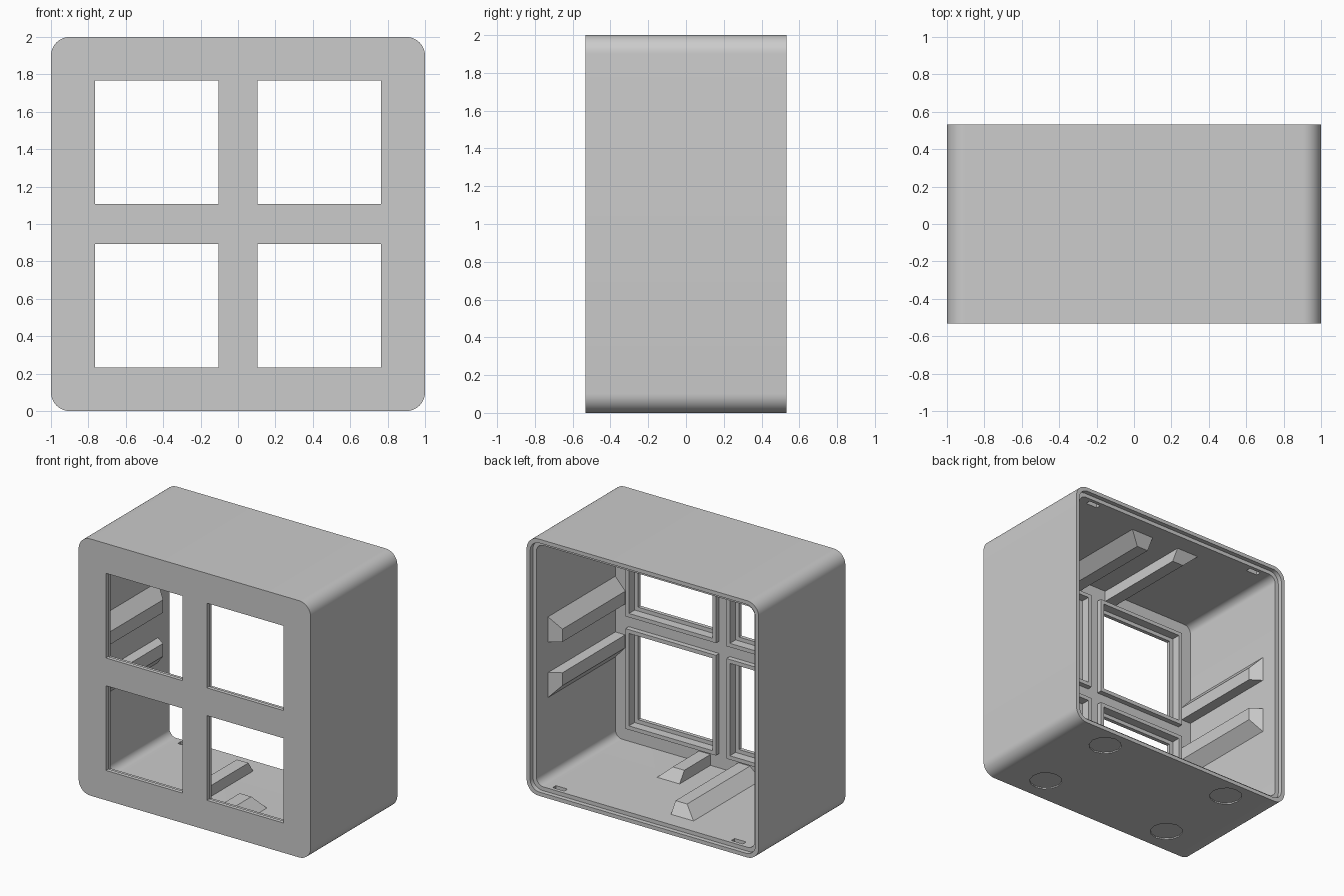
import bpy
import bmesh
from math import sin, cos, pi
from mathutils import Matrix, Vector

cube = bpy.data.objects.get("Cube")
if cube:
    bpy.data.objects.remove(cube, do_unlink=True)

grey = bpy.data.materials.new("plain grey")
grey.use_nodes = True
GREY = (0.6, 0.6, 0.6, 1)
grey.diffuse_color = GREY
grey.node_tree.nodes["Principled BSDF"].inputs["Base Color"].default_value = GREY

FRONT, BACK = -0.533, 0.533
WALL = 0.06
MID = Vector((0, 0, 1))


def finish(name, bm):
    bmesh.ops.recalc_face_normals(bm, faces=bm.faces)
    mesh = bpy.data.meshes.new(name)
    bm.to_mesh(mesh)
    bm.free()
    obj = bpy.data.objects.new(name, mesh)
    bpy.context.collection.objects.link(obj)
    mesh.materials.append(grey)
    return obj


def prism(name, cx, cz, half, radius, y0, y1, steps=10):
    """Square block along y, with rounded corners when radius > 0."""
    bm = bmesh.new()
    points = []
    for k, (sx, sz) in enumerate(((1, 1), (-1, 1), (-1, -1), (1, -1))):
        for i in range(steps + 1 if radius else 1):
            a = (k + i / steps) * pi / 2
            points.append((cx + sx * (half - radius) + radius * cos(a),
                           cz + sz * (half - radius) + radius * sin(a)))
    if not radius:
        points = [(cx + sx * half, cz + sz * half)
                  for sx, sz in ((1, 1), (-1, 1), (-1, -1), (1, -1))]
    face = bm.faces.new([bm.verts.new((x, y0, z)) for x, z in points])
    out = bmesh.ops.extrude_face_region(bm, geom=[face])
    moved = [v for v in out["geom"] if isinstance(v, bmesh.types.BMVert)]
    bmesh.ops.translate(bm, verts=moved, vec=(0, y1 - y0, 0))
    return finish(name, bm)


def box(name, center, size):
    bm = bmesh.new()
    bmesh.ops.create_cube(bm, size=1)
    bmesh.ops.scale(bm, verts=bm.verts, vec=size)
    bmesh.ops.translate(bm, verts=bm.verts, vec=center)
    return finish(name, bm)


def cut(target, cutter):
    cutter.hide_render = True
    mod = target.modifiers.new("cut", "BOOLEAN")
    mod.operation = "DIFFERENCE"
    mod.solver = "EXACT"
    mod.object = cutter
    bpy.context.view_layer.objects.active = target
    bpy.ops.object.modifier_apply(modifier=mod.name)
    bpy.data.objects.remove(cutter, do_unlink=True)


# Housing: rounded shell, open at the back with a stepped lip
housing = prism("housing", 0, 1, 1, 0.1, FRONT, BACK)
cut(housing, prism("cavity_cutter", 0, 1, 1 - WALL, 0.06, FRONT + WALL, 0.7))
cut(housing, prism("lip_cutter", 0, 1, 0.97, 0.08, BACK - 0.035, 0.7))

# Four windows with stepped raised rims on the inside
PITCH, OPEN = 0.435, 0.33
for sx in (-1, 1):
    for sz in (-1, 1):
        x, z = sx * PITCH, 1 + sz * (PITCH + 0.003)
        cut(housing, prism("window_cutter", x, z, OPEN, 0, -0.7, 0))
        cut(housing, prism("step_cutter", x, z, OPEN + 0.03, 0, FRONT + 0.03, 0))
        rim = prism("window_rim", x, z, OPEN + 0.06, 0, FRONT + 0.05, FRONT + 0.1)
        cut(rim, prism("rim_cutter", x, z, OPEN + 0.03, 0, -0.7, 0))

# Latch pockets near the back, in the floor and the roof
for sx in (-1, 1):
    for z in (WALL, 2 - WALL):
        cut(housing, box("latch_cutter", (sx * 0.77, 0.45, z), (0.1, 0.04, 0.06)))

# Shallow round foot recesses under the floor
for sx in (-1, 1):
    for y in (-0.32, 0.36):
        bm = bmesh.new()
        bmesh.ops.create_cone(bm, cap_ends=True, segments=12, radius1=0.12,
                              radius2=0.12, depth=0.02,
                              matrix=Matrix.Translation((sx * 0.58, y, 0)))
        cut(housing, finish("foot_cutter", bm))

bpy.ops.object.select_all(action="DESELECT")
housing.select_set(True)
bpy.context.view_layer.objects.active = housing
bpy.ops.object.shade_smooth_by_angle(angle=0.5)


def rail(name, side, turn, end):
    """Guide rail: upright inner face, sloped outer face and sloped end."""
    bm = bmesh.new()
    rings = []
    for y_base, y_tip in ((FRONT + 0.05, FRONT + 0.05), (end, end - 0.06)):
        rings.append([bm.verts.new((side * x, y, z)) for x, y, z in (
            (0.12, y_base, 0.055), (0.32, y_base, 0.055),
            (0.22, y_tip, 0.145), (0.12, y_tip, 0.145))])
    a, b = rings
    bm.faces.new(a)
    bm.faces.new(b)
    for i in range(4):
        j = (i + 1) % 4
        bm.faces.new((a[i], a[j], b[j], b[i]))
    spin = Matrix.Rotation(turn * pi / 2, 3, "Y")
    bmesh.ops.rotate(bm, verts=bm.verts, cent=MID, matrix=spin)
    finish(name, bm)


# Pairs of guide rails on all four inner walls; one floor rail is short
for turn, wall in enumerate(("floor", "right", "roof", "left")):
    for side in (-1, 1):
        short = wall == "floor" and side > 0
        rail(wall + "_rail", side, turn, -0.09 if short else 0.36)
